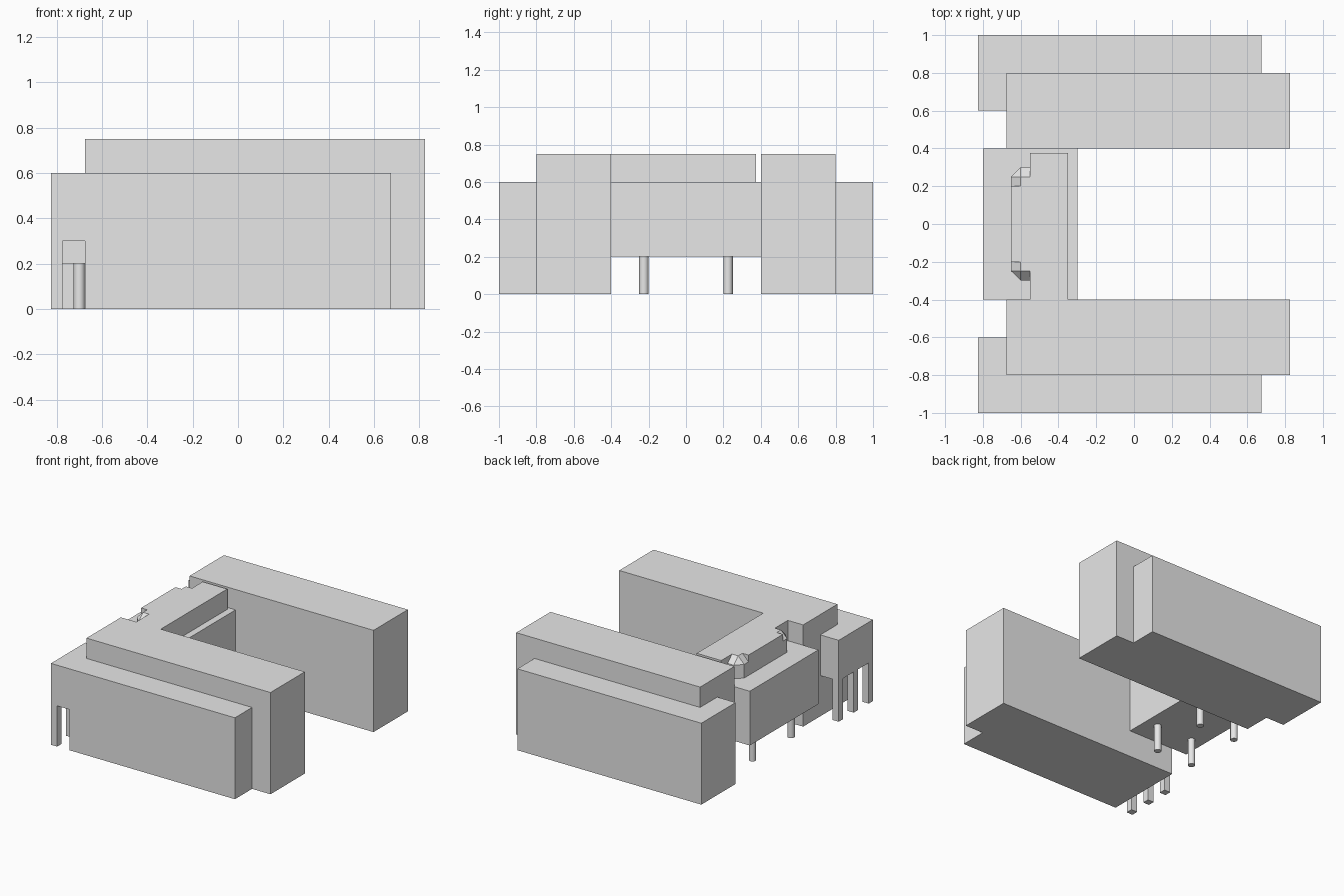
import bpy
import bmesh

if "Cube" in bpy.data.objects:
    bpy.data.objects.remove(bpy.data.objects["Cube"])

grey = bpy.data.materials.new("pale_grey")
grey.use_nodes = True
grey.diffuse_color = (0.8, 0.8, 0.8, 1)
grey.node_tree.nodes["Principled BSDF"].inputs["Base Color"].default_value = (0.8, 0.8, 0.8, 1)


def hull(name, points):
    """Convex solid around a set of points."""
    bm = bmesh.new()
    for p in points:
        bm.verts.new(p)
    result = bmesh.ops.convex_hull(bm, input=bm.verts[:])
    spare = [g for g in result["geom_interior"] if isinstance(g, bmesh.types.BMVert)]
    bmesh.ops.delete(bm, geom=spare, context="VERTS")
    bmesh.ops.dissolve_limit(bm, angle_limit=0.01, verts=bm.verts[:], edges=bm.edges[:])
    bmesh.ops.recalc_face_normals(bm, faces=bm.faces[:])
    mesh = bpy.data.meshes.new(name)
    bm.to_mesh(mesh)
    bm.free()
    mesh.materials.append(grey)
    obj = bpy.data.objects.new(name, mesh)
    bpy.context.collection.objects.link(obj)
    return obj


def box(name, xs, ys, zs):
    return hull(name, [(x, y, z) for x in xs for y in ys for z in zs])


def combine(obj, other, operation):
    """Apply a boolean and discard the second solid."""
    mod = obj.modifiers.new(operation.lower(), "BOOLEAN")
    mod.operation = operation
    mod.solver = "EXACT"
    mod.object = other
    bpy.context.view_layer.objects.active = obj
    bpy.ops.object.modifier_apply(modifier=mod.name)
    bpy.data.objects.remove(other)


# Two long wings, each a low outer block and a tall inner block
OUTER_X, INNER_X = (-0.825, 0.675), (-0.675, 0.825)
wings = {}
for name, s in (("front", -1), ("back", 1)):
    wings[name + "_outer"] = box(name + "_outer_block", OUTER_X, (s * 0.6, s), (0, 0.6))
    wings[name + "_inner"] = box(name + "_inner_block", INNER_X, (s * 0.4, s * 0.8), (0, 0.75))

# Open porch on three square posts at the end of the front wing
porch = wings["front_outer"]
combine(porch, box("passage_cutter", (-0.775, -0.675), (-1.1, -0.5), (-0.1, 0.3)), "DIFFERENCE")
for y in (-0.95, -0.775):
    combine(porch, box("bay_cutter", (-0.9, -0.7), (y, y + 0.125), (-0.1, 0.3)), "DIFFERENCE")

# Raised bridge between the wings
box("bridge_block", (-0.8, -0.3), (-0.4, 0.4), (0.2, 0.6))

# Upper storey of the bridge, joined to the front wing
upper = wings["front_inner"]
combine(upper, box("upper_storey", (-0.55, -0.35), (-0.5, 0.375), (0.6, 0.75)), "UNION")
combine(upper, box("bay_front", (-0.65, -0.45), (-0.2, 0.2), (0.6, 0.75)), "UNION")

# Bay corners, cut diagonally with sloping shoulders
for s in (-1, 1):
    foot = [(-0.5, 0.15), (-0.65, 0.15), (-0.65, 0.25), (-0.6, 0.3), (-0.5, 0.3)]
    crown = [(-0.5, 0.15), (-0.6, 0.15), (-0.6, 0.25), (-0.5, 0.25)]
    points = [(x, s * y, z) for z in (0.6, 0.7) for x, y in foot]
    points += [(x, s * y, 0.75) for x, y in crown]
    combine(upper, hull("bay_corner", points), "UNION")

# Round columns under the bridge
for x in (-0.7, -0.4):
    for y in (-0.225, 0.225):
        bpy.ops.mesh.primitive_cylinder_add(vertices=24, radius=0.025, depth=0.2,
                                            location=(x, y, 0.1))
        column = bpy.context.object
        column.name = "bridge_column"
        column.data.materials.append(grey)
        bpy.ops.object.shade_smooth_by_angle()
